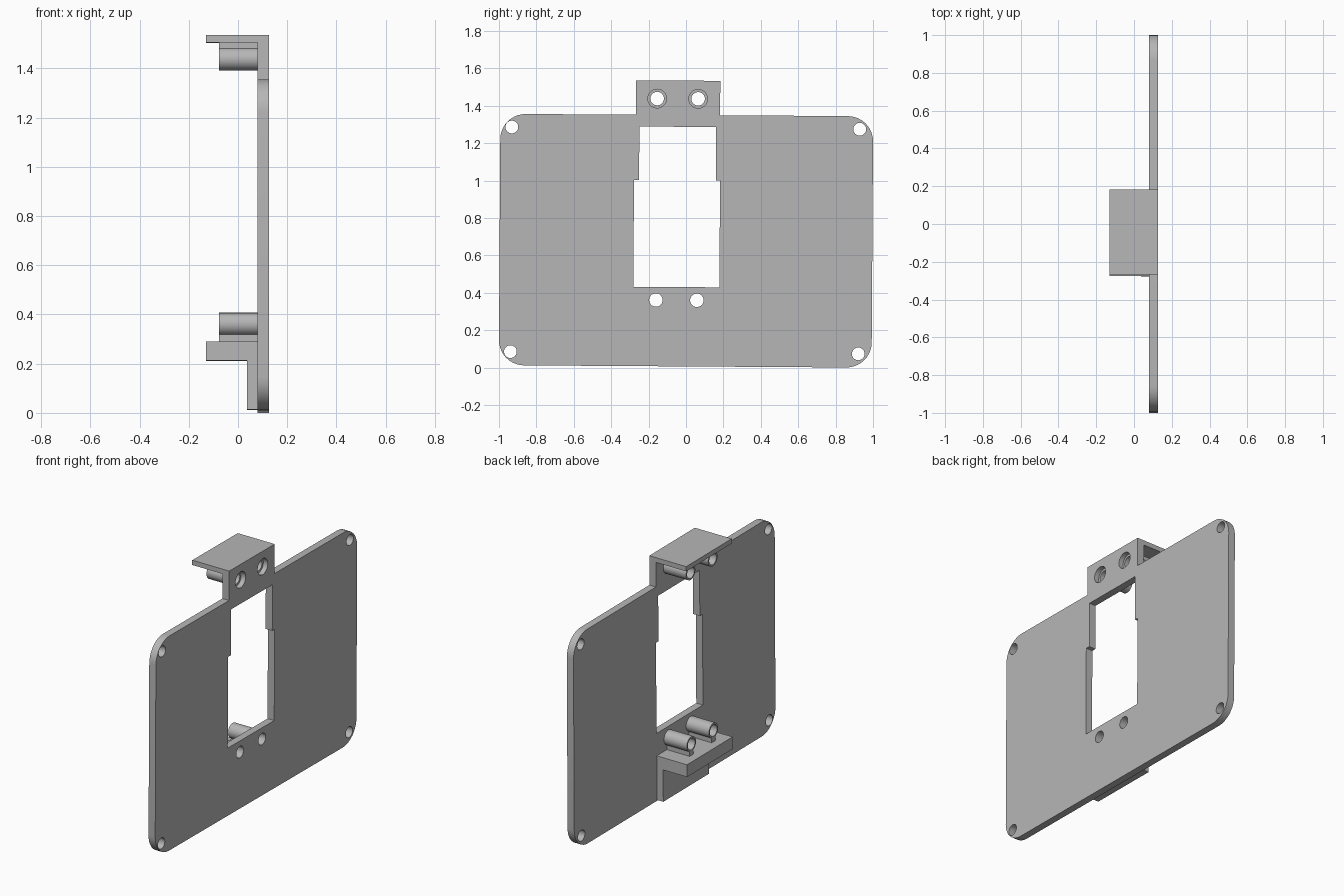
import bpy, bmesh, math
from mathutils import Matrix, Vector

if "Cube" in bpy.data.objects:
    bpy.data.objects.remove(bpy.data.objects["Cube"])

grey = bpy.data.materials.new("plain grey")
grey.use_nodes = True
colour = (0.47, 0.47, 0.47, 1)
grey.diffuse_color = colour
grey.node_tree.nodes["Principled BSDF"].inputs["Base Color"].default_value = colour

BACK, FRONT = 0.08, 0.126        # thickness range of the plate along x
LEAN = Matrix.Translation((0, 0, 0.68)) @ Matrix.Rotation(-0.0065, 4, 'X') @ Matrix.Translation((0, 0, -0.68))


def prism(name, outline, x0, x1):
    """Extrude a closed (y, z) outline from x0 to x1."""
    bm = bmesh.new()
    face = bm.faces.new([bm.verts.new((x0, y, z)) for y, z in outline])
    ext = bmesh.ops.extrude_face_region(bm, geom=[face])
    moved = [v for v in ext["geom"] if isinstance(v, bmesh.types.BMVert)]
    bmesh.ops.translate(bm, verts=moved, vec=Vector((x1 - x0, 0, 0)))
    bmesh.ops.recalc_face_normals(bm, faces=bm.faces)
    mesh = bpy.data.meshes.new(name)
    bm.to_mesh(mesh)
    bm.free()
    mesh.materials.append(grey)
    obj = bpy.data.objects.new(name, mesh)
    bpy.context.collection.objects.link(obj)
    return obj


def rect(y0, y1, z0, z1):
    return [(y0, z0), (y1, z0), (y1, z1), (y0, z1)]


def arc(y, z, r, start, sweep, steps):
    return [(y + r * math.cos(math.radians(start + sweep * i / steps)),
             z + r * math.sin(math.radians(start + sweep * i / steps))) for i in range(steps + 1)]


def circle(y, z, r):
    return arc(y, z, r, 0, 360, 40)[:-1]


def cut(obj, cutters):
    """Subtract the cutters, bake the result and remove the helpers."""
    for c in cutters:
        c.hide_render = True
        mod = obj.modifiers.new("cut", 'BOOLEAN')
        mod.operation, mod.solver, mod.object = 'DIFFERENCE', 'EXACT', c
    bpy.context.view_layer.update()
    graph = bpy.context.evaluated_depsgraph_get()
    mesh = bpy.data.meshes.new_from_object(obj.evaluated_get(graph))
    obj.modifiers.clear()
    obj.data = mesh
    for c in cutters:
        bpy.data.objects.remove(c)


TAB_L, TAB_R, TOP = -0.273, 0.178, 1.534
W, LOW, HIGH, R = 0.9965, 0.006, 1.35, 0.135
PEG_Y = (-0.159, 0.06)
UPPER_Z, LOWER_Z = 1.437, 0.36

# Rounded plate with the raised tab in one outline
outline = (arc(-W + R, LOW + R, R, 180, 90, 10) + arc(W - R, LOW + R, R, 270, 90, 10)
           + arc(W - R, HIGH - R, R, 0, 90, 10)
           + [(TAB_R, HIGH), (TAB_R, TOP), (TAB_L, TOP), (TAB_L, HIGH)]
           + arc(-W + R, HIGH - R, R, 90, 90, 10))
plate = prism("plate", outline, BACK, FRONT)

# Stepped window, corner screw holes, peg holes and counterbores
window = [(-0.28, 0.43), (0.18, 0.43), (0.18, 1.0), (0.157, 1.0),
          (0.157, 1.287), (-0.253, 1.287), (-0.253, 1.0), (-0.28, 1.0)]
cutters = [prism("window_cutter", window, 0, 0.2)]
for y in (-0.935, 0.925):
    for z in (0.079, 1.28):
        cutters.append(prism("screw_cutter", circle(y, z, 0.034), 0, 0.2))
for y in PEG_Y:
    for z in (LOWER_Z, UPPER_Z):
        cutters.append(prism("bore_cutter", circle(y, z, 0.036), 0, 0.2))
    cutters.append(prism("counterbore_cutter", circle(y, UPPER_Z, 0.05), BACK + 0.015, 0.2))
cut(plate, cutters)
parts = [plate]

# Shelves and the backing slab beneath the lower one
parts.append(prism("upper_shelf", rect(TAB_L, TAB_R, 1.504, TOP), -0.13, BACK))
parts.append(prism("lower_shelf", rect(TAB_L, TAB_R, 0.212, 0.289), -0.13, BACK))
parts.append(prism("lower_backing", rect(TAB_L, TAB_R, 0.012, 0.212), 0.036, BACK))

# Hollow pegs, each joined to its shelf by a narrow rib
for level, z, rib in (("upper", UPPER_Z, (1.478, 1.504)), ("lower", LOWER_Z, (0.289, 0.319))):
    for side, y in zip(("right", "left"), PEG_Y):
        peg = prism(f"{level}_{side}_peg", circle(y, z, 0.046), -0.078, BACK)
        cut(peg, [prism("peg_cutter", circle(y, z, 0.036), -0.2, 0.2)])
        parts.append(peg)
        parts.append(prism(f"{level}_{side}_rib", rect(y - 0.018, y + 0.018, *rib), -0.078, BACK))

# Slight lean of the whole piece, then smooth the round walls
for obj in parts:
    obj.data.transform(LEAN)
    bpy.ops.object.select_all(action='DESELECT')
    obj.select_set(True)
    bpy.context.view_layer.objects.active = obj
    bpy.ops.object.shade_smooth_by_angle(angle=math.radians(30))
